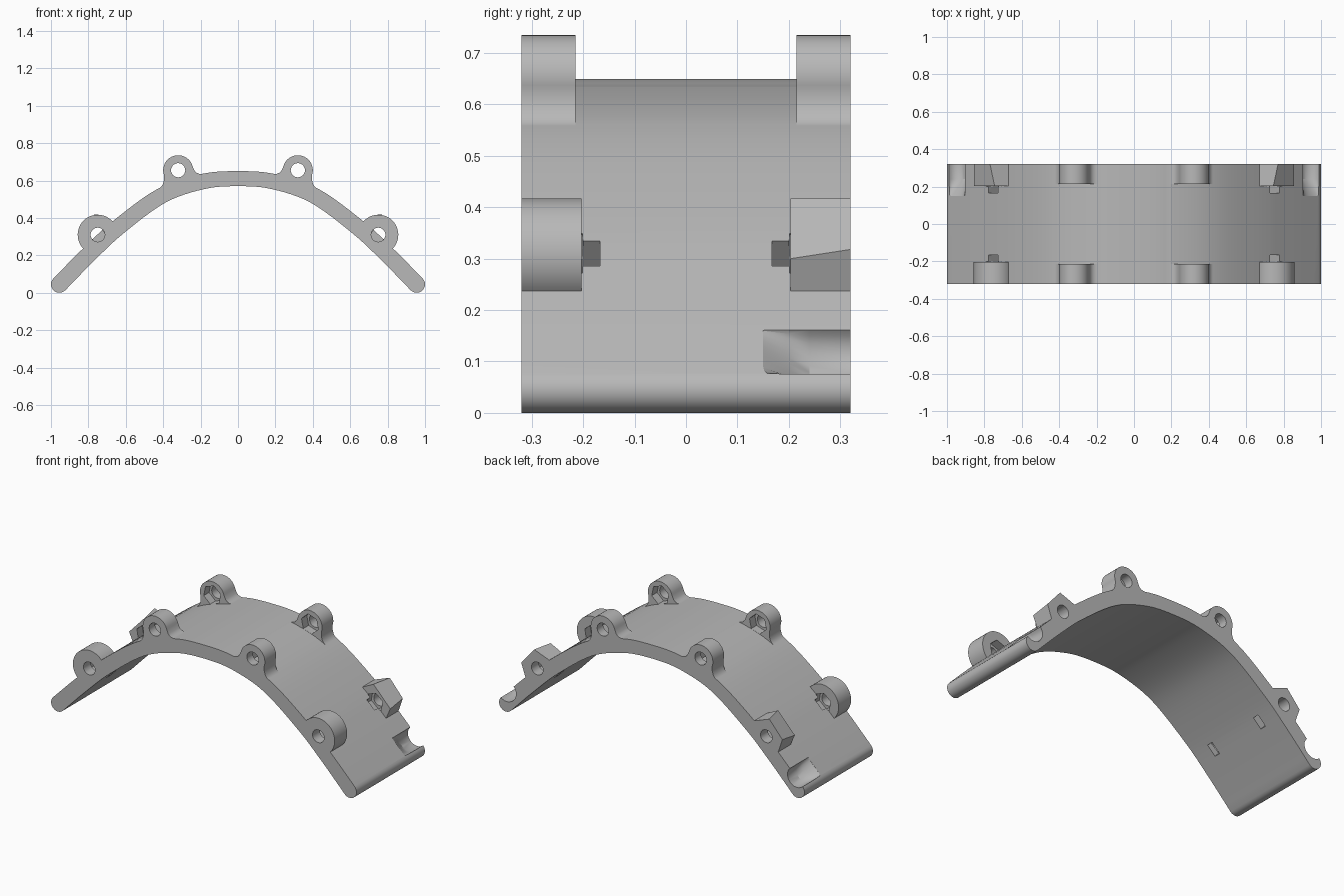
import bpy, bmesh, math

if "Cube" in bpy.data.objects:
    bpy.data.objects.remove(bpy.data.objects["Cube"], do_unlink=True)

HALF = 0.32  # half width of the band along y

grey = bpy.data.materials.new("plain grey")
grey.use_nodes = True
grey.diffuse_color = (0.48, 0.48, 0.48, 1)
grey.node_tree.nodes["Principled BSDF"].inputs["Base Color"].default_value = (0.48, 0.48, 0.48, 1)


def loft(name, sections):
    """Solid through (y, [(x, z), ...]) sections of equal length."""
    bm = bmesh.new()
    rings = [[bm.verts.new((x, y, z)) for x, z in pts] for y, pts in sections]
    n = len(rings[0])
    for a, b in zip(rings, rings[1:]):
        for i in range(n):
            j = (i + 1) % n
            bm.faces.new((a[i], a[j], b[j], b[i]))
    bm.faces.new(rings[0])
    bm.faces.new(rings[-1])
    bmesh.ops.recalc_face_normals(bm, faces=bm.faces)
    mesh = bpy.data.meshes.new(name)
    bm.to_mesh(mesh)
    bm.free()
    mesh.materials.append(grey)
    ob = bpy.data.objects.new(name, mesh)
    bpy.context.collection.objects.link(ob)
    return ob


def arc(cx, cz, r, start, end, n):
    steps = [math.radians(start + (end - start) * i / n) for i in range(n + 1)]
    return [(cx + r * math.cos(a), cz + r * math.sin(a)) for a in steps]


def flip(pts, side):
    return [(side * x, z) for x, z in pts]


def combine(body, tool, operation):
    mod = body.modifiers.new(operation.lower(), 'BOOLEAN')
    mod.operation = operation
    mod.solver = 'EXACT'
    mod.object = tool
    bpy.context.view_layer.objects.active = body
    bpy.ops.object.modifier_apply(modifier=mod.name)
    bpy.data.objects.remove(tool, do_unlink=True)


def spline(keys, per):
    """Catmull-Rom curve through the keys, mirrored at the crown."""
    k = [(-keys[1][0], keys[1][1])] + keys
    k.append(tuple(2 * a - b for a, b in zip(k[-1], k[-2])))
    out = []
    for p, q, r, s in zip(k, k[1:], k[2:], k[3:]):
        for i in range(per):
            t = i / per
            out.append(tuple(0.5 * (2 * b + (c - a) * t + (2 * a - 5 * b + 4 * c - d) * t * t
                                    + (3 * b - a - 3 * c + d) * t ** 3)
                             for a, b, c, d in zip(p, q, r, s)))
    return out + [keys[-1]]


# Curved band with rounded ends
outer = spline([(0, .65), (.2, .634), (.43, .555), (.67, .382), (.83, .235), (.987, .077)], 6)
inner = []
for i, (x, z) in enumerate(outer[:-1]):
    px, pz = outer[i - 1] if i else (-outer[1][0], outer[1][1])
    dx, dz = outer[i + 1][0] - px, outer[i + 1][1] - pz
    thick = (0.08 + 0.01 * x) / math.hypot(dx, dz)
    inner.append((x + dz * thick, z - dx * thick))
half = outer[:-1] + arc(.955, .045, .045, 45, -135, 12) + inner[::-1]
right_side = half[1:-1]
band = [half[0]] + right_side + [half[-1]] + flip(right_side[::-1], -1)
body = loft("curved_band", [(-HALF, band), (HALF, band)])

# Lug profiles
upper = arc(.32, .655, .08, -20, 165, 24) + [
    (.232, .652), (.222, .642), (.208, .636), (.188, .635), (.2, .6),
    (.41, .53), (.435, .551), (.412, .565), (.402, .58), (.396, .6)]
lower = arc(.75, .31, .107, -44, 140, 28) + [(.645, .355), (.8, .21)]
block_in = [(.745, .417), (.855, .30), (.827, .236), (.79, .22), (.645, .355), (.67, .38)]
block_out = [(.77, .417), (.855, .318), (.827, .236), (.79, .22), (.645, .355), (.67, .38)]

for side in (-1, 1):
    for end in (-1, 1):
        pts = flip(upper, side)
        combine(body, loft("upper_lug", [(end * .215, pts), (end * HALF, pts)]), 'UNION')
        a, b = (lower, lower) if end < 0 else (block_in, block_out)
        combine(body, loft("lower_lug", [(end * .203, flip(a, side)),
                                         (end * HALF, flip(b, side))]), 'UNION')

# Bolt holes, hexagonal nut pockets and slots through the band
SLOPE = -40
for side in (-1, 1):
    for end in (-1, 1):
        for cx, cz, face, turn in ((.32, .655, .215, -18), (.75, .31, .203, SLOPE)):
            hole = flip(arc(cx, cz, .038, 0, 345, 23), side)
            combine(body, loft("bolt_hole", [(end * (face - .003), hole), (end * .4, hole)]), 'DIFFERENCE')
            nut = flip(arc(cx, cz, .058, turn, turn + 300, 5), side)
            combine(body, loft("nut_pocket", [(end * (face - .002), nut), (end * (face + .05), nut)]),
                    'DIFFERENCE')
        ux, uz = math.cos(math.radians(SLOPE)), math.sin(math.radians(SLOPE))
        slot = [(.75 + u * ux - v * uz, .308 + u * uz + v * ux)
                for u, v in ((-.035, -.15), (.035, -.15), (.035, .04), (-.035, .04))]
        slot = flip(slot, side)
        combine(body, loft("band_slot", [(end * .167, slot), (end * .204, slot)]), 'DIFFERENCE')

    # Grooves at the rear corners, running out towards the middle
    def groove(depth):
        c = math.sqrt(0.5)
        ring = arc(0, 0, .06, 0, 345, 23)
        ring = [(u, v * depth if v < 0 else v) for u, v in ring]
        return flip([(.947 + (u + v) * c, .119 + (v - u) * c) for u, v in ring], side)
    combine(body, loft("corner_groove", [(.15, groove(.03)), (.2, groove(.55)),
                                         (.24, groove(.95)), (.4, groove(.95))]), 'DIFFERENCE')

# Smooth curves, crisp edges
bpy.ops.object.select_all(action='DESELECT')
body.select_set(True)
bpy.context.view_layer.objects.active = body
bpy.ops.object.shade_smooth_by_angle(angle=math.radians(28))
